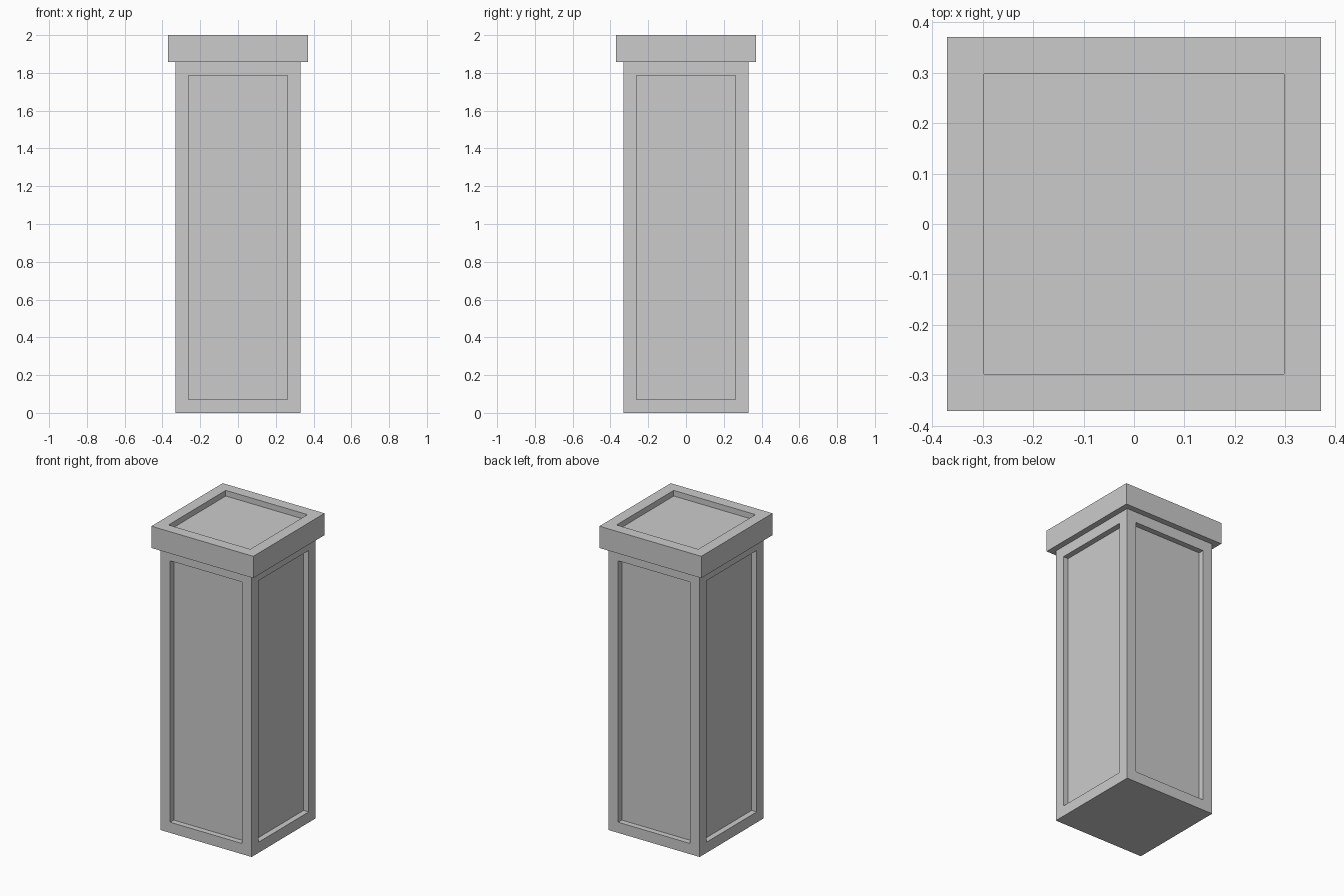
import bpy
import bmesh
from mathutils import Matrix

if "Cube" in bpy.data.objects:
    bpy.data.objects.remove(bpy.data.objects["Cube"])


def panelled_box(name, half, z0, z1, margin, depth, is_panel):
    """Square box whose selected faces carry a recessed panel."""
    bm = bmesh.new()
    size = Matrix.Diagonal((2 * half, 2 * half, z1 - z0, 1))
    bmesh.ops.create_cube(bm, size=1,
                          matrix=Matrix.Translation((0, 0, (z0 + z1) / 2)) @ size)
    bm.normal_update()
    faces = [f for f in bm.faces if is_panel(f.normal)]
    # Frame first, then a straight-walled recess
    bmesh.ops.inset_individual(bm, faces=faces, thickness=margin, use_even_offset=True)
    bm.normal_update()
    for f in faces:
        n = f.normal.copy()
        new = bmesh.ops.extrude_discrete_faces(bm, faces=[f])["faces"][0]
        bmesh.ops.translate(bm, verts=new.verts, vec=-n * depth)
    bmesh.ops.recalc_face_normals(bm, faces=bm.faces)
    mesh = bpy.data.meshes.new(name)
    bm.to_mesh(mesh)
    bm.free()
    obj = bpy.data.objects.new(name, mesh)
    bpy.context.collection.objects.link(obj)
    return obj


# Pillar shaft with a recessed panel on each of its four sides
panelled_box("pillar_shaft", 0.331, 0.0, 1.857, 0.07, 0.037, lambda n: abs(n.z) < 0.5)

# Overhanging cap with a recessed top
panelled_box("pillar_cap", 0.37, 1.857, 2.0, 0.073, 0.037, lambda n: n.z > 0.5)
